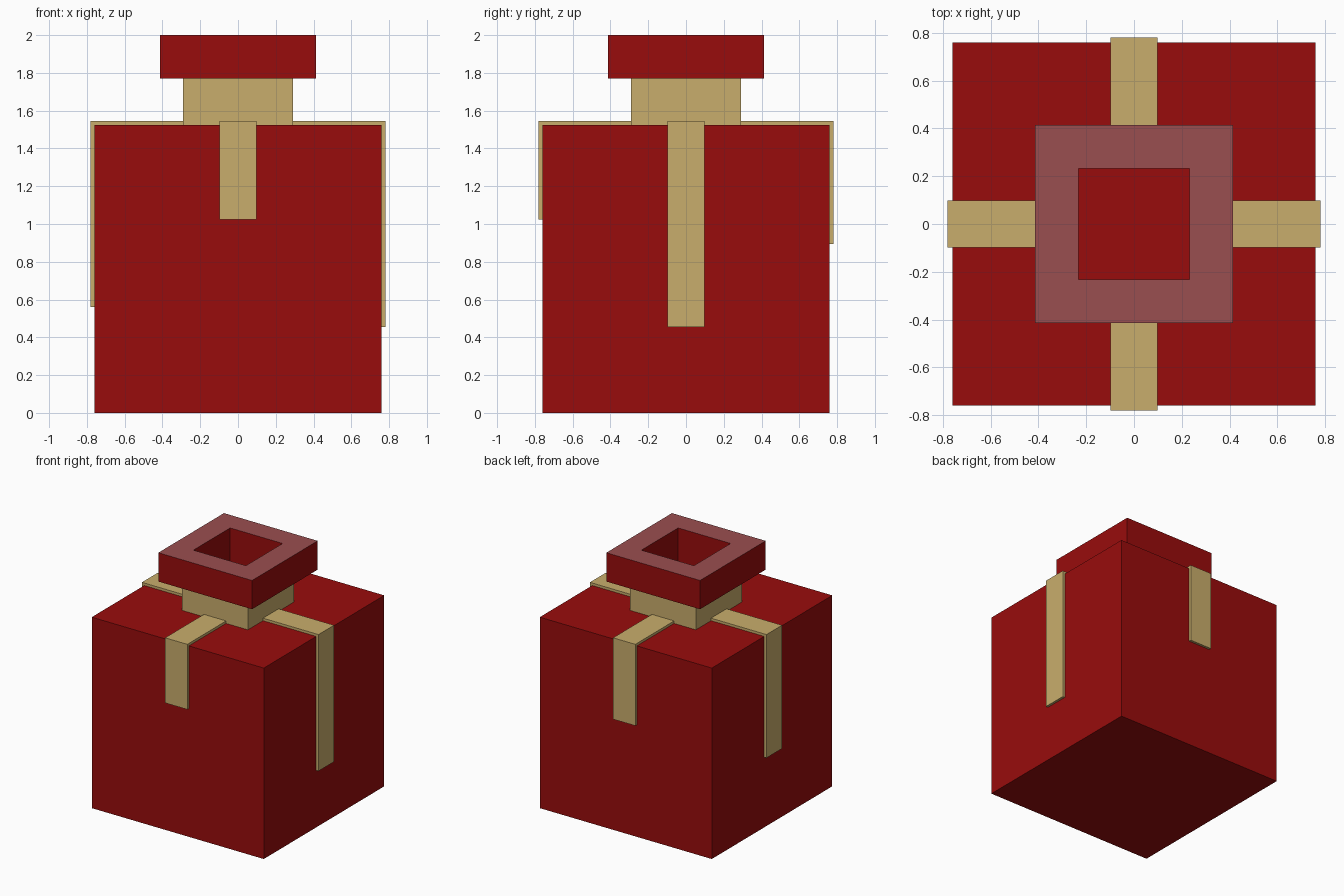
import bpy
import bmesh
from math import pi
from mathutils import Matrix, Vector

if "Cube" in bpy.data.objects:
    bpy.data.objects.remove(bpy.data.objects["Cube"])


def make_material(name, srgb):
    color = [((c / 255 + 0.055) / 1.055) ** 2.4 if c > 10 else c / 255 / 12.92 for c in srgb] + [1]
    mat = bpy.data.materials.new(name)
    mat.use_nodes = True
    mat.diffuse_color = color
    mat.node_tree.nodes["Principled BSDF"].inputs["Base Color"].default_value = color
    return mat


RED = make_material("deep red", (153, 12, 12))
TAN = make_material("sandy tan", (201, 174, 108))
ROSE = make_material("dusty rose", (154, 78, 80))


def finish(name, bm, *mats):
    bmesh.ops.recalc_face_normals(bm, faces=bm.faces)
    mesh = bpy.data.meshes.new(name)
    bm.to_mesh(mesh)
    bm.free()
    for mat in mats:
        mesh.materials.append(mat)
    obj = bpy.data.objects.new(name, mesh)
    bpy.context.collection.objects.link(obj)
    return obj


def square_tube(name, outer, inner, low, high, rule, *mats):
    """Square tube; rule gives the material index for each face."""
    bm = bmesh.new()
    rings = []
    for half, z in ((outer, low), (outer, high), (inner, high), (inner, low)):
        rings.append([bm.verts.new((half * sx, half * sy, z))
                      for sx, sy in ((-1, -1), (1, -1), (1, 1), (-1, 1))])
    for i, ring in enumerate(rings):
        nxt = rings[(i + 1) % 4]
        for j in range(4):
            k = (j + 1) % 4
            face = bm.faces.new((ring[j], ring[k], nxt[k], nxt[j]))
            face.material_index = rule(i)
    return finish(name, bm, *mats)


BODY, TOP, NECK, HOLE = 0.76, 1.525, 0.29, 0.232
SHOULDER = 1.77

# Cubic body
bm = bmesh.new()
bmesh.ops.create_cube(bm, size=1, matrix=Matrix.Translation((0, 0, TOP / 2))
                      @ Matrix.Diagonal((2 * BODY, 2 * BODY, TOP, 1)))
finish("body", bm, RED)

# Tan neck with a red lining, and a red lip with a rose rim
square_tube("neck", NECK, HOLE, TOP, SHOULDER, lambda i: int(i == 2), TAN, RED)
square_tube("lip", 0.414, HOLE, SHOULDER, 2.0, lambda i: int(i == 1), RED, ROSE)


# Drips run from the neck over the edge and down each side
def drip(name, turns, bottom, half_width=0.098, thick=0.02):
    edge, top = BODY + thick, TOP + thick
    profile = [(NECK, TOP), (NECK, top), (edge, top),
               (edge, bottom), (BODY, bottom), (BODY, TOP)]
    bm = bmesh.new()
    face = bm.faces.new([bm.verts.new((x, -half_width, z)) for x, z in profile])
    moved = bmesh.ops.extrude_face_region(bm, geom=[face])["geom"]
    bmesh.ops.translate(bm, vec=Vector((0, 2 * half_width, 0)),
                        verts=[v for v in moved if isinstance(v, bmesh.types.BMVert)])
    bm.faces.ensure_lookup_table()
    bmesh.ops.rotate(bm, verts=bm.verts, cent=(0, 0, 0),
                     matrix=Matrix.Rotation(turns * pi / 2, 3, "Z"))
    finish(name, bm, TAN)


for turns, (side, bottom) in enumerate((("left", 0.455), ("back", 0.895),
                                        ("right", 0.56), ("front", 1.025))):
    drip(side + "_drip", turns, bottom)
